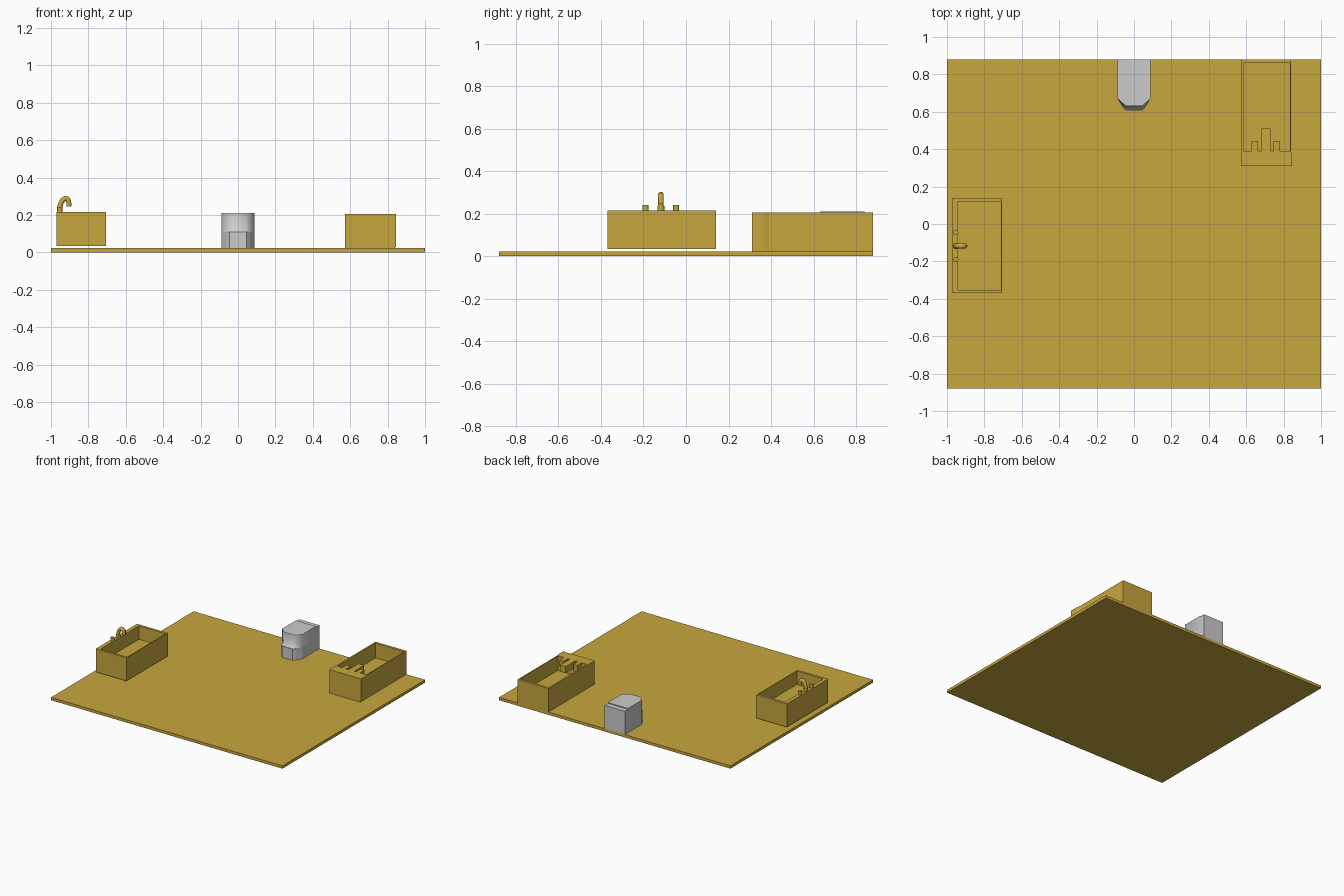
import bpy, bmesh, math

if "Cube" in bpy.data.objects:
    bpy.data.objects.remove(bpy.data.objects["Cube"])

gold = bpy.data.materials.new("gold")
gold.diffuse_color = (0.58, 0.39, 0.05, 1)
gold.use_nodes = True
gold.node_tree.nodes["Principled BSDF"].inputs["Base Color"].default_value = gold.diffuse_color


def finish(bm, name, mat=None):
    bmesh.ops.recalc_face_normals(bm, faces=bm.faces[:])
    me = bpy.data.meshes.new(name)
    bm.to_mesh(me)
    bm.free()
    ob = bpy.data.objects.new(name, me)
    bpy.context.collection.objects.link(ob)
    if mat:
        me.materials.append(mat)
    return ob


def loft(name, levels, mat=None):
    """Closed solid through outlines of equal point count: [(z, [(x, y), ...]), ...]"""
    bm = bmesh.new()
    rings = [[bm.verts.new((x, y, z)) for x, y in pts] for z, pts in levels]
    n = len(rings[0])
    for a, b in zip(rings, rings[1:]):
        for i in range(n):
            bm.faces.new((a[i], a[(i + 1) % n], b[(i + 1) % n], b[i]))
    bm.faces.new(rings[0][::-1])
    bm.faces.new(rings[-1])
    return finish(bm, name, mat)


def rect(x0, x1, y0, y1):
    return [(x0, y0), (x1, y0), (x1, y1), (x0, y1)]


def box(name, x0, x1, y0, y1, z0, z1, mat=gold):
    r = rect(x0, x1, y0, y1)
    return loft(name, [(z0, r), (z1, r)], mat)


def basin(name, outer, inner, z0, z1, floor):
    o, i = rect(*outer), rect(*inner)
    return loft(name, [(z0, o), (z1, o), (z1, i), (floor, i)], gold)


# Floor slab
box("floor", -1, 1, -0.88, 0.88, 0, 0.022)

# Sink basin
basin("sink", (-0.97, -0.705, -0.37, 0.14), (-0.94, -0.711, -0.353, 0.12), 0.034, 0.215, 0.11)

# Sink taps and spout base
for name, y, r, top in (("left_tap", -0.19, 0.014, 0.241), ("right_tap", -0.046, 0.014, 0.241),
                        ("spout_base", -0.118, 0.016, 0.236)):
    ring = [(-0.953 + r * math.cos(2 * math.pi * k / 20), y + r * math.sin(2 * math.pi * k / 20)) for k in range(20)]
    ob = loft(name, [(0.21, ring), (top, ring)], gold)
    for p in ob.data.polygons:
        p.use_smooth = len(p.vertices) == 4

# Curved sink spout
cu = bpy.data.curves.new("sink_spout", 'CURVE')
cu.dimensions = '3D'
cu.bevel_depth = 0.0135
cu.bevel_resolution = 3
cu.use_fill_caps = True
path = [(-0.953, 0.225), (-0.953, 0.24), (-0.947, 0.263), (-0.937, 0.28), (-0.924, 0.289),
        (-0.912, 0.286), (-0.905, 0.273), (-0.904, 0.246)]
sp = cu.splines.new('POLY')
sp.points.add(len(path) - 1)
for p, (x, z) in zip(sp.points, path):
    p.co = (x, -0.118, z, 1)
cu.materials.append(gold)
bpy.context.collection.objects.link(bpy.data.objects.new("sink_spout", cu))

# Bathtub with wide front ledge and its flared right side
basin("bathtub", (0.572, 0.839, 0.31, 0.88), (0.585, 0.834, 0.39, 0.86), 0.022, 0.205, 0.09)
flare = [(0.839, 0.31), (0.845, 0.31), (0.845, 0.365), (0.839, 0.39)]
loft("tub_ledge_flare", [(0.028, flare), (0.205, flare)], gold)

# Flat spout and taps reaching over the tub
for name, x0, x1, y1 in (("tub_spout", 0.683, 0.731, 0.51), ("tub_left_tap", 0.628, 0.662, 0.445),
                         ("tub_right_tap", 0.746, 0.78, 0.445)):
    box(name, x0, x1, 0.385, y1, 0.155, 0.205)


# Toilet: faceted base, rounded bowl, raised lid
def bowl_outline(front, half, back=0.88, w=0.087, bulge=0.0):
    side = [(w, back), (w, 0.67), (half + 0.018 + bulge, front + 0.02), (half, front)]
    return [(x, y) for x, y in side] + [(-x, y) for x, y in reversed(side)]


loft("toilet_base", [(0.022, bowl_outline(0.607, 0.045)), (0.11, bowl_outline(0.607, 0.045))])
bowl = loft("toilet_bowl", [(0.11, bowl_outline(0.612, 0.045)), (0.125, bowl_outline(0.628, 0.045, bulge=0.004)),
                            (0.204, bowl_outline(0.63, 0.045, bulge=0.004))])
lid = loft("toilet_lid", [(0.204, bowl_outline(0.63, 0.045, 0.84, bulge=0.004)),
                          (0.211, bowl_outline(0.632, 0.045, 0.84, bulge=0.004))])
for ob in (bowl, lid):
    bpy.ops.object.select_all(action='DESELECT')
    ob.select_set(True)
    bpy.context.view_layer.objects.active = ob
    bpy.ops.object.shade_smooth_by_angle(angle=math.radians(50))
